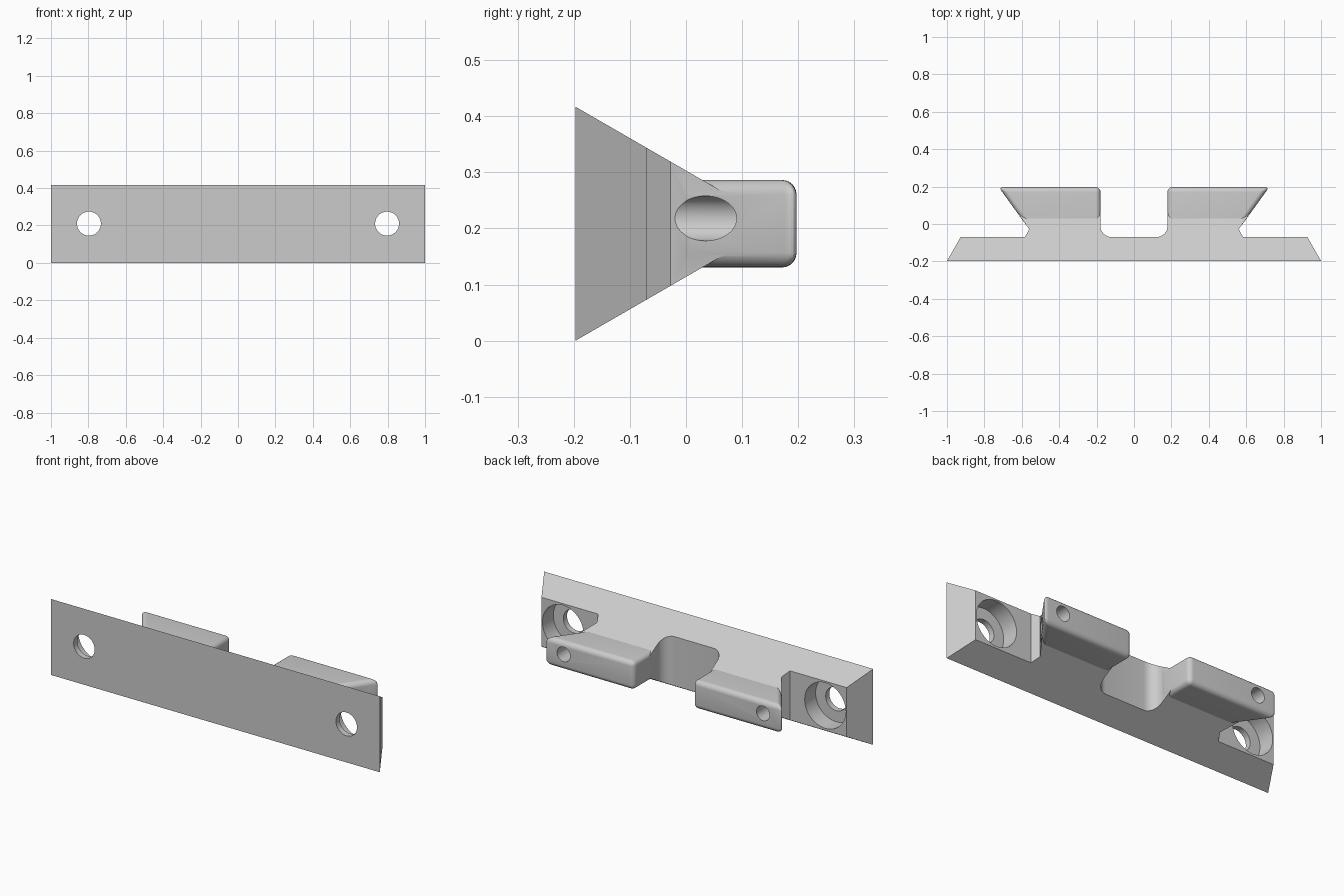
import bpy, bmesh, math
from mathutils import Matrix, Vector

cube = bpy.data.objects.get("Cube")
if cube:
    bpy.data.objects.remove(cube)

MID = 0.2085      # mid height of the bar
FRONT = -0.197
BACK = 0.197

grey = bpy.data.materials.new("plain grey")
grey.use_nodes = True
grey.diffuse_color = (0.6, 0.6, 0.6, 1)
grey.node_tree.nodes["Principled BSDF"].inputs["Base Color"].default_value = (0.6, 0.6, 0.6, 1)


def prism(name, points, direction, bevel=0):
    """Extrude a closed outline along a vector, optionally rounding every edge."""
    bm = bmesh.new()
    face = bm.faces.new([bm.verts.new(p) for p in points])
    out = bmesh.ops.extrude_face_region(bm, geom=[face])
    moved = [v for v in out["geom"] if isinstance(v, bmesh.types.BMVert)]
    bmesh.ops.translate(bm, verts=moved, vec=Vector(direction))
    bmesh.ops.recalc_face_normals(bm, faces=bm.faces)
    if bevel:
        bmesh.ops.bevel(bm, geom=bm.edges[:], offset=bevel, segments=6,
                        profile=0.5, affect='EDGES', clamp_overlap=True)
    return finish(name, bm)


def rod(name, x, z, radius, y0, y1):
    """Cylinder running along y."""
    bm = bmesh.new()
    place = Matrix.Translation((x, (y0 + y1) / 2, z)) @ Matrix.Rotation(math.pi / 2, 4, 'X')
    bmesh.ops.create_cone(bm, cap_ends=True, segments=48, radius1=radius,
                          radius2=radius, depth=y1 - y0, matrix=place)
    return finish(name, bm)


def finish(name, bm):
    mesh = bpy.data.meshes.new(name)
    bm.to_mesh(mesh)
    bm.free()
    mesh.materials.append(grey)
    obj = bpy.data.objects.new(name, mesh)
    bpy.context.collection.objects.link(obj)
    return obj


def combine(target, tool, operation):
    """Apply a boolean and discard the tool."""
    mod = target.modifiers.new(operation.lower(), 'BOOLEAN')
    mod.operation = operation
    mod.solver = 'EXACT'
    mod.object = tool
    bpy.context.view_layer.objects.active = target
    bpy.ops.object.modifier_apply(modifier=mod.name)
    bpy.data.objects.remove(tool)


# Tapered bar, wide at the front and narrowing toward the back
def half_height(y):
    return MID - (y - FRONT) * math.tan(math.radians(30))


TIP = 0.1
section = [(-1.1, y, MID + s * half_height(y))
           for y, s in ((FRONT, -1), (TIP, -1), (TIP, 1), (FRONT, 1))]
bar = prism("mounting_bar", section, (2.2, 0, 0))


# Plan outline: chamfered ends, end pockets, undercut hooks, filleted centre gap
def slant_x(y):
    return 0.56 + (y + 0.028) * 0.72


fillet = [(0.12 + 0.06 * math.cos(a), -0.01 - 0.06 * math.sin(a))
          for a in (i * math.pi / 16 for i in range(9))]
half = [(1.03, -0.25), (0.927, -0.07), (0.583, -0.07), (0.56, -0.028),
        (slant_x(0.15), 0.15), (0.18, 0.15)] + fillet
plan = half + [(-x, y) for x, y in reversed(half)]
outline = prism("plan_outline", [(x, y, -0.1) for x, y in plan], (0, 0, 0.7))
combine(bar, outline, 'INTERSECT')

for side in (1, -1):
    # Rounded hook head
    corners = [(0.179, -0.015), (slant_x(-0.015) + 0.001, -0.015),
               (slant_x(BACK) + 0.001, BACK), (0.179, BACK)]
    head = prism("hook_head", [(side * x, y, MID - 0.078) for x, y in corners],
                 (0, 0, 0.156), bevel=0.026)
    combine(bar, head, 'UNION')
    # Screw hole with a deep counterbore, and a pin hole through the hook end
    combine(bar, rod("screw_hole", side * 0.797, 0.21, 0.064, -0.3, 0), 'DIFFERENCE')
    combine(bar, rod("counterbore", side * 0.797, 0.21, 0.125, -0.165, -0.05), 'DIFFERENCE')
    combine(bar, rod("pin_hole", side * 0.606, 0.218, 0.04, -0.024, 0.3), 'DIFFERENCE')

# Smooth the fillets and holes, keep the flat faces crisp
bpy.ops.object.select_all(action='DESELECT')
bar.select_set(True)
bpy.context.view_layer.objects.active = bar
bpy.ops.object.shade_smooth_by_angle(angle=math.radians(24))
